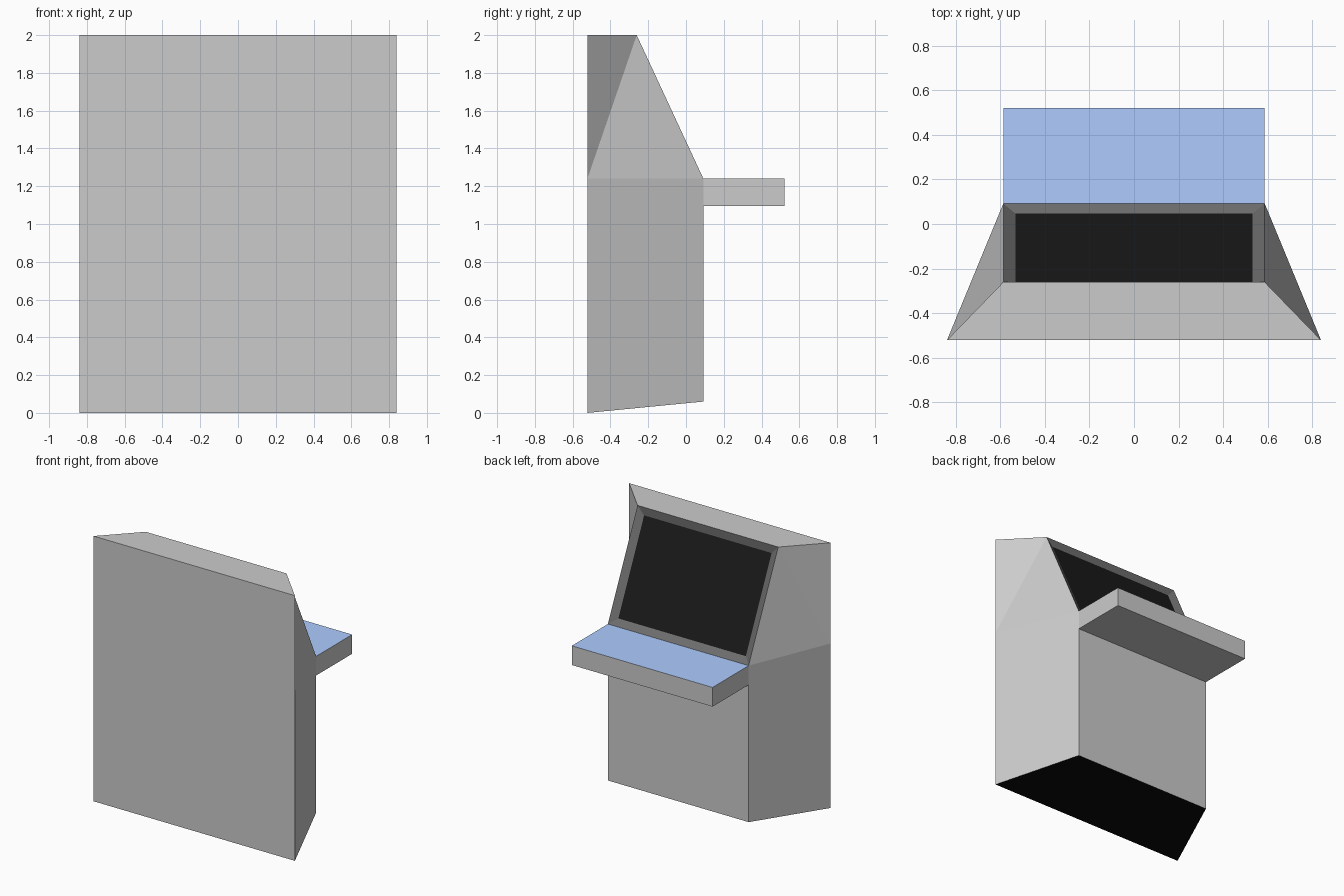
import bpy, bmesh
from mathutils import Vector

if "Cube" in bpy.data.objects:
    bpy.data.objects.remove(bpy.data.objects["Cube"])

# Main dimensions
WB, WF = 0.84, 0.587                    # half width at back and front
YB, YT, YF, YS = -0.522, -0.261, 0.092, 0.522
Z0, ZS, ZD, ZT = 0.06, 1.095, 1.24, 2.0


def material(name, rgb):
    m = bpy.data.materials.new(name)
    m.diffuse_color = (*rgb, 1)
    m.use_nodes = True
    m.node_tree.nodes["Principled BSDF"].inputs["Base Color"].default_value = m.diffuse_color
    return m


def face_outward(bm, facing):
    """Make normals consistent; an open shell's summed normal must follow facing."""
    bmesh.ops.recalc_face_normals(bm, faces=bm.faces[:])
    bm.normal_update()
    total = sum((f.normal * f.calc_area() for f in bm.faces), Vector())
    if total.dot(Vector(facing)) < 0:
        bmesh.ops.reverse_faces(bm, faces=bm.faces[:])
        bm.normal_update()


def finish(bm, name, mats):
    me = bpy.data.meshes.new(name)
    for m in mats:
        me.materials.append(m)
    bm.to_mesh(me)
    bm.free()
    ob = bpy.data.objects.new(name, me)
    bpy.context.collection.objects.link(ob)
    return ob


grey = material("grey", (0.8, 0.8, 0.8))
dark = material("dark_grey", (0.15, 0.15, 0.15))
black = material("black", (0.01, 0.01, 0.01))
under = material("underside_black", (0.003, 0.003, 0.003))
blue = material("blue", (0.42, 0.6, 1.0))

# Cabinet: tapered shell, open where the screen and shelf attach
points = {
    "back_low": (WB, YB, 0), "back_mid": (WB, YB, ZD), "back_top": (WB, YB, ZT),
    "top": (WF, YT, ZT), "desk": (WF, YF, ZD), "shelf": (WF, YF, ZS), "foot": (WF, YF, Z0),
}
bm = bmesh.new()
R = {k: bm.verts.new(p) for k, p in points.items()}
L = {k: bm.verts.new((-p[0], p[1], p[2])) for k, p in points.items()}
for S in (R, L):
    for side in ("back_low foot shelf desk back_mid", "back_mid desk top", "back_mid top back_top"):
        bm.faces.new([S[k] for k in side.split()])
for a, b in (("back_low", "back_mid"), ("back_mid", "back_top"), ("back_top", "top"),
             ("shelf", "foot"), ("foot", "back_low")):
    f = bm.faces.new((R[a], R[b], L[b], L[a]))
    if a == "foot":
        f.material_index = 1
face_outward(bm, (0, -1, 0))
finish(bm, "cabinet", [grey, under])

# Screen: sloping panel sunk behind a bevelled dark frame
bm = bmesh.new()
panel = bm.faces.new([bm.verts.new(p) for p in (
    (-WF, YF, ZD), (WF, YF, ZD), (WF, YT, ZT), (-WF, YT, ZT))])
face_outward(bm, (0, 1, 0.4))
rim = bmesh.ops.inset_individual(bm, faces=[panel], thickness=0.055, depth=-0.025,
                                 use_even_offset=True)["faces"]
for f in rim:
    f.material_index = 1
finish(bm, "screen", [black, dark])

# Control shelf: box with a blue top, open against the cabinet
bm = bmesh.new()
bmesh.ops.create_cube(bm, size=1)
for v in bm.verts:
    v.co = (2 * WF * v.co.x, YF if v.co.y < 0 else YS, ZS if v.co.z < 0 else ZD)
bm.normal_update()
bmesh.ops.delete(bm, geom=[f for f in bm.faces if f.normal.y < -0.9], context='FACES_ONLY')
face_outward(bm, (0, 1, 0))
for f in bm.faces:
    f.material_index = int(f.normal.z > 0.9)
finish(bm, "control_shelf", [grey, blue])
